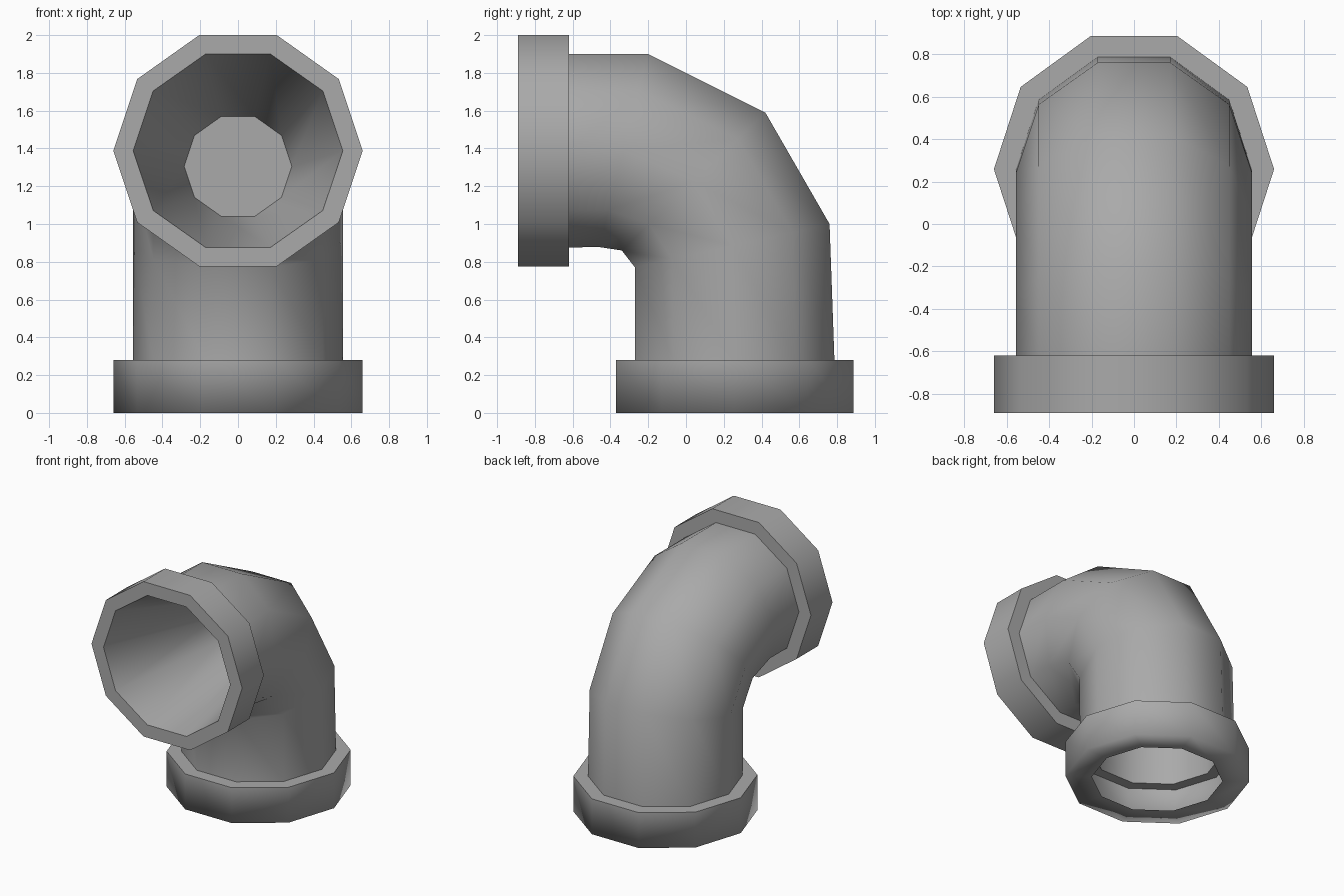
import bpy
import bmesh
from math import cos, sin, pi
from mathutils import Vector

SIDES = 10
FLAT = cos(pi / SIDES)  # apothem of a ten-sided ring with unit radius

cube = bpy.data.objects.get("Cube")
if cube:
    bpy.data.objects.remove(cube)

grey = bpy.data.materials.new("pipe grey")
grey.use_nodes = True
colour = (0.4, 0.4, 0.4, 1)
grey.diffuse_color = colour
grey.node_tree.nodes["Principled BSDF"].inputs["Base Color"].default_value = colour


def loft(name, sections, sharp=(), cap=None):
    """Skin ten-sided rings; each is (outer yz, inner yz, half width)."""
    bm = bmesh.new()
    rings = []
    for outer, inner, width in sections:
        top, low = Vector((0, *outer)), Vector((0, *inner))
        mid, up = (top + low) / 2, (top - low) / 2 / FLAT
        across = Vector((width, 0, 0))
        rings.append([bm.verts.new(mid + across * cos(2 * pi * i / SIDES)
                                   + up * sin(2 * pi * i / SIDES))
                      for i in range(SIDES)])
    for a, b in zip(rings, rings[1:]):
        for i in range(SIDES):
            j = (i + 1) % SIDES
            bm.faces.new((a[i], b[i], b[j], a[j]))
    if cap == "start":
        bm.faces.new(rings[0])
    elif cap == "end":
        bm.faces.new(rings[-1][::-1])
    for face in bm.faces:
        face.smooth = True
    for k in sharp:
        for i in range(SIDES):
            bm.edges.get((rings[k][i], rings[k][(i + 1) % SIDES])).smooth = False
    mesh = bpy.data.meshes.new(name)
    bm.to_mesh(mesh)
    bm.free()
    mesh.materials.append(grey)
    obj = bpy.data.objects.new(name, mesh)
    bpy.context.collection.objects.link(obj)
    return obj


def front_ring(y, half, width, z=1.388):
    return ((y, z + half), (y, z - half), width)


def floor_ring(z, radius, y=0.258):
    return ((y + radius * FLAT, z), (y - radius * FLAT, z), radius)


# Tapering bore behind the front mouth
loft("front_bore", [front_ring(0.1, 0.265, 0.285, 1.305),
                    front_ring(-0.89, 0.512, 0.555)], sharp=[0], cap="start")

# Collar around the front mouth
loft("front_collar", [front_ring(-0.89, 0.512, 0.555), front_ring(-0.89, 0.613, 0.66),
                      front_ring(-0.62, 0.613, 0.66), front_ring(-0.62, 0.512, 0.555)],
     sharp=[1, 2])

# Bent pipe
loft("elbow_pipe", [front_ring(-0.62, 0.512, 0.555),
                    ((-0.2, 1.9), (-0.46, 0.878), 0.555),
                    ((0.42, 1.59), (-0.34, 0.86), 0.555),
                    ((0.76, 1.0), (-0.27, 0.77), 0.555),
                    floor_ring(0.28, 0.555)])

# Collar at the base, with its lower edge softly shaded
loft("base_collar", [floor_ring(0.28, 0.555), floor_ring(0.28, 0.66),
                     floor_ring(0, 0.66), floor_ring(0, 0.47)], sharp=[1])

# Stepped bore above the base opening
loft("base_bore", [floor_ring(0, 0.47), floor_ring(0.03, 0.555), floor_ring(0.22, 0.555),
                   floor_ring(0.22, 0.47), floor_ring(0.85, 0.46)],
     sharp=[2, 3, 4], cap="end")
